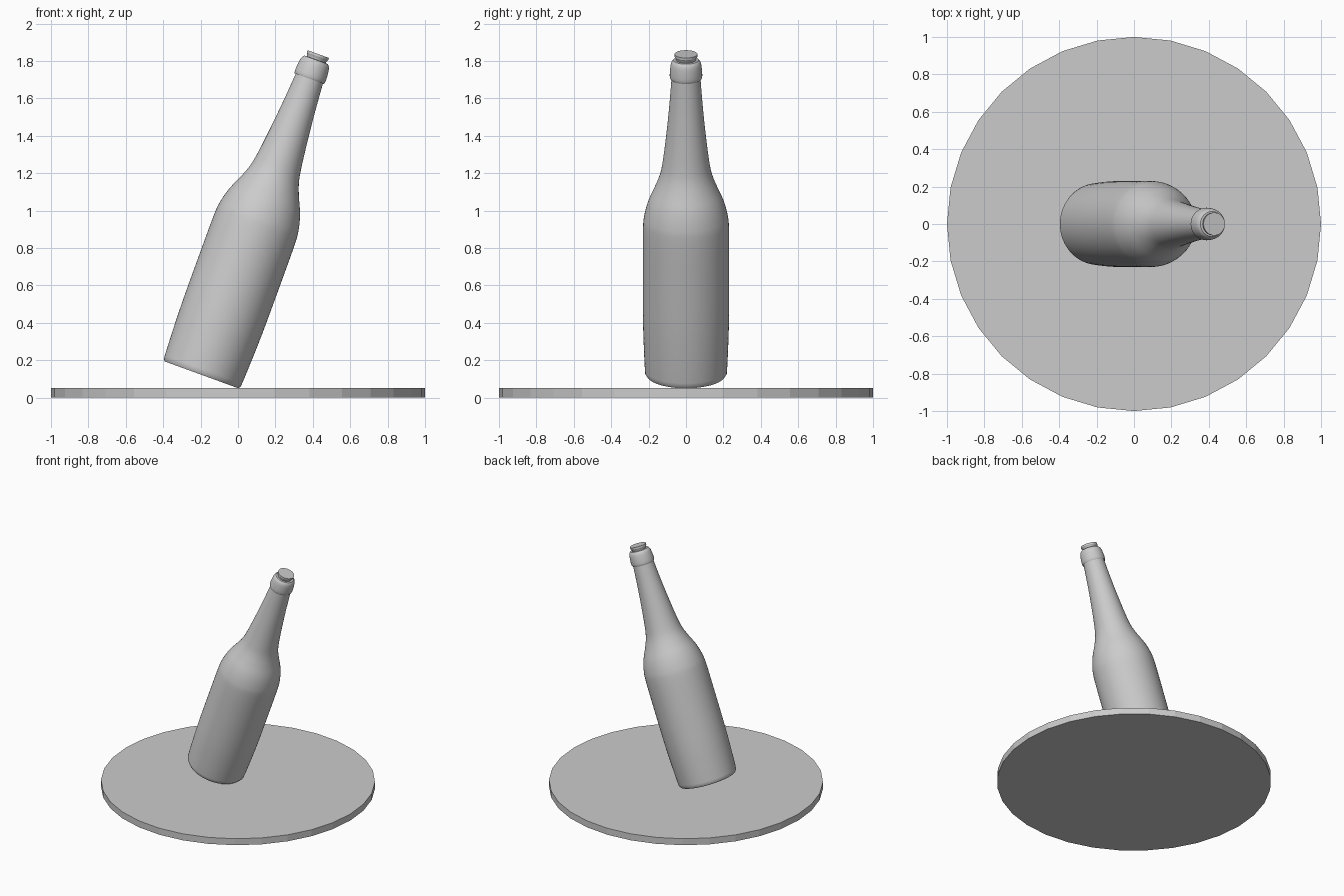
import bpy, bmesh
from math import pi, cos, sin, radians
from mathutils import Matrix

if "Cube" in bpy.data.objects:
    bpy.data.objects.remove(bpy.data.objects["Cube"])

TILT = Matrix.Translation((-0.195, 0, 0.122)) @ Matrix.Rotation(radians(20), 4, 'Y')


def smooth_curve(pts, steps=4):
    """Catmull-Rom curve through (radius, height) points."""
    out = []
    for i in range(len(pts) - 1):
        p = [pts[max(0, min(len(pts) - 1, i + k))] for k in (-1, 0, 1, 2)]
        for s in range(steps):
            t = s / steps
            out.append(tuple(0.5 * (2 * b + (c - a) * t + (2 * a - 5 * b + 4 * c - d) * t * t
                                    + (3 * b - a - 3 * c + d) * t ** 3)
                             for a, b, c, d in zip(*p)))
    return out + [pts[-1]]


def lathe(name, profile, segments, matrix, angle):
    """Revolve (radius, height) points about z and close both ends."""
    bm = bmesh.new()
    rings = [[bm.verts.new((r * cos(2 * pi * i / segments), r * sin(2 * pi * i / segments), z))
              for i in range(segments)] for r, z in profile]
    for lo, hi in zip(rings, rings[1:]):
        for i in range(segments):
            j = (i + 1) % segments
            bm.faces.new((lo[i], lo[j], hi[j], hi[i]))
    bm.faces.new(rings[0][::-1])
    bm.faces.new(rings[-1])
    mesh = bpy.data.meshes.new(name)
    bm.to_mesh(mesh)
    bm.free()
    obj = bpy.data.objects.new(name, mesh)
    bpy.context.collection.objects.link(obj)
    obj.matrix_world = matrix
    if angle:
        bpy.ops.object.select_all(action='DESELECT')
        obj.select_set(True)
        bpy.context.view_layer.objects.active = obj
        bpy.ops.object.shade_smooth_by_angle(angle=radians(angle))
    return obj


# Round base plate, flat-sided
lathe("base_plate", [(1, 0), (1, 0.052)], 32, Matrix.Identity(4), 0)

# Bottle body, shoulder and neck
body = smooth_curve([(0.219, 0.014), (0.224, 0.12), (0.23, 0.32), (0.231, 0.6), (0.23, 0.83),
                     (0.222, 0.91), (0.2, 0.99), (0.165, 1.07), (0.142, 1.13),
                     (0.128, 1.19), (0.112, 1.31), (0.092, 1.5), (0.077, 1.69)])
# Rounded collar around the mouth
collar = smooth_curve([(0.083, 1.685), (0.087, 1.70), (0.085, 1.74), (0.079, 1.775), (0.067, 1.792)], 3)
lathe("bottle", [(0.21, 0)] + body + collar + [(0.053, 1.793)], 64, TILT, 40)

# Stopper in the mouth
lathe("stopper", [(0.053, 1.78), (0.054, 1.80), (0.061, 1.812), (0.061, 1.825)], 48, TILT, 30)
